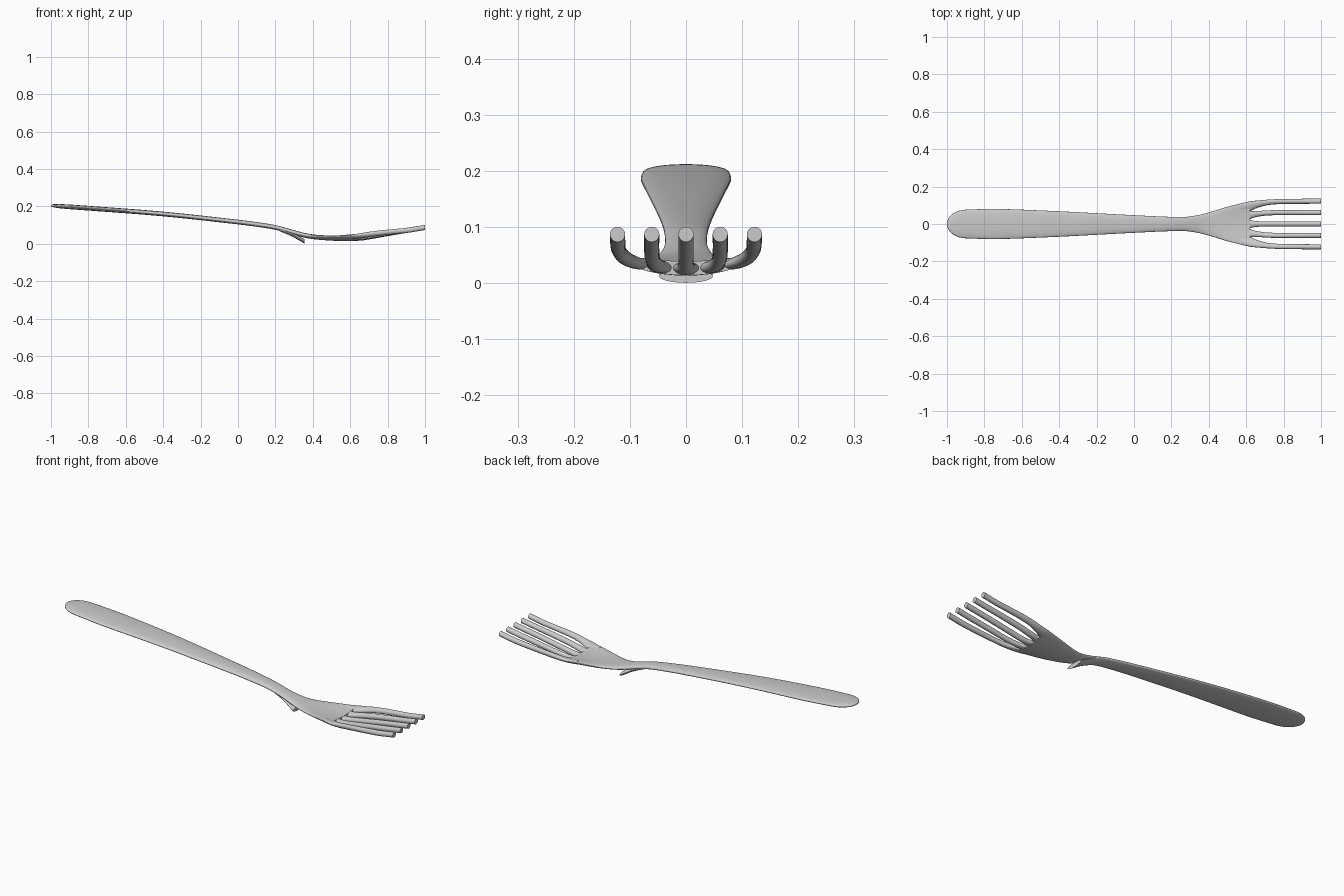
import bpy, bmesh, math

if "Cube" in bpy.data.objects:
    bpy.data.objects.remove(bpy.data.objects["Cube"])


def curve(keys, x):
    """Smooth interpolation of (x, value) keys."""
    if x <= keys[0][0]:
        return keys[0][1]
    if x >= keys[-1][0]:
        return keys[-1][1]
    n = len(keys)

    def slope(j):
        a, b = keys[max(j - 1, 0)], keys[min(j + 1, n - 1)]
        return (b[1] - a[1]) / (b[0] - a[0])

    i = max(j for j in range(n - 1) if keys[j][0] <= x)
    (x0, v0), (x1, v1) = keys[i], keys[i + 1]
    h = x1 - x0
    t = (x - x0) / h
    return ((2*t**3 - 3*t**2 + 1) * v0 + (t**3 - 2*t**2 + t) * h * slope(i)
            + (3*t**2 - 2*t**3) * v1 + (t**3 - t**2) * h * slope(i + 1))


def lift(x, y):
    """Upward curl of the bowl edges, fading along the tines."""
    return 1.2 * y * y * curve([(0.3, 0), (0.45, 1), (0.65, 1), (0.9, 0), (1, 0)], x)


def loft(name, xs, centre_y, centre_z, half_w, half_t, sides=32, power=1.0, curl=True):
    """Skin rounded cross-sections along x; each argument is a function of x."""
    bm = bmesh.new()
    rings = []
    for x in xs:
        ring = []
        for k in range(sides):
            a = 2 * math.pi * k / sides
            c, s = math.cos(a), math.sin(a)
            y = centre_y(x) + half_w(x) * math.copysign(abs(c) ** power, c)
            z = centre_z(x) + half_t(x) * math.copysign(abs(s) ** power, s)
            ring.append(bm.verts.new((x, y, z + (lift(x, y) if curl else 0))))
        rings.append(ring)
    for a, b in zip(rings, rings[1:]):
        for k in range(sides):
            j = (k + 1) % sides
            bm.faces.new((a[k], a[j], b[j], b[k]))
    bm.faces.new(rings[0])
    bm.faces.new(rings[-1])
    bmesh.ops.recalc_face_normals(bm, faces=bm.faces)
    me = bpy.data.meshes.new(name)
    bm.to_mesh(me)
    bm.free()
    ob = bpy.data.objects.new(name, me)
    bpy.context.collection.objects.link(ob)
    bpy.ops.object.select_all(action='DESELECT')
    ob.select_set(True)
    bpy.context.view_layer.objects.active = ob
    bpy.ops.object.shade_smooth_by_angle(angle=math.radians(40))
    return ob


def span(a, b, n):
    return [a + (b - a) * i / n for i in range(n + 1)]


# Side and plan profiles
spine = [(-1, 0.204), (-0.8, 0.190), (-0.4, 0.159), (0, 0.116), (0.1, 0.103), (0.2, 0.087),
         (0.3, 0.060), (0.36, 0.044), (0.42, 0.035), (0.5, 0.029), (0.6, 0.026),
         (0.66, 0.030), (0.72, 0.040), (0.85, 0.063), (1, 0.087)]
width = [(-0.88, 0.077), (-0.8, 0.080), (-0.7, 0.080), (-0.4, 0.068), (0, 0.047), (0.2, 0.038),
         (0.28, 0.038), (0.35, 0.049), (0.4, 0.062), (0.5, 0.092), (0.6, 0.117), (0.64, 0.124)]
TIP = 0.12


def tip_round(x):
    u = max(0.0, (-1 + TIP - x) / TIP)
    return math.sqrt(max(1 - u ** 2.4, 0.0004))


def z_of(x):
    return curve(spine, x)


# Handle and bowl in one piece, with rounded butt end
butt = [-1 + TIP * (1 - math.cos(math.pi / 2 * i / 14)) for i in range(14)]
loft("handle_and_bowl", butt + span(-1 + TIP, 0.62, 70), lambda x: 0, z_of,
     lambda x: curve(width, x) * tip_round(x),
     lambda x: 0.0125 * tip_round(x) ** 0.6, sides=48, power=0.85)

# Spur under the neck, where the handle line runs on and stops flat
loft("neck_spur", span(0.22, 0.355, 12), lambda x: 0,
     lambda x: curve([(0.22, 0.080), (0.29, 0.050), (0.355, 0.0125)], x),
     lambda x: curve([(0.22, 0.034), (0.28, 0.037), (0.355, 0.048)], x),
     lambda x: 0.0118, curl=False)

# Tines: wide merged roots fanning into round rods
plans = {
    "centre": ([(0.57, 0), (1, 0)],
               [(0.57, 0.024), (0.615, 0.024), (0.64, 0.017), (0.69, 0.0138), (0.8, 0.0135), (1, 0.0135)]),
    "middle": ([(0.57, 0.044), (0.62, 0.048), (0.66, 0.054), (0.72, 0.0595), (0.8, 0.061), (1, 0.061)],
               [(0.57, 0.023), (0.615, 0.023), (0.64, 0.017), (0.69, 0.014), (0.8, 0.0135), (1, 0.0135)]),
    "outer": ([(0.57, 0.084), (0.62, 0.095), (0.66, 0.106), (0.72, 0.116), (0.8, 0.1205), (1, 0.122)],
              [(0.57, 0.024), (0.62, 0.026), (0.66, 0.0195), (0.72, 0.0145), (0.8, 0.0135), (1, 0.0135)]),
}
for part, (path, hw) in plans.items():
    for side in ((1,) if part == "centre" else (1, -1)):
        loft(f"{part}_tine" + {1: "", -1: "_mirrored"}[side], span(0.57, 1.0, 36),
             lambda x: side * curve(path, x), z_of, lambda x: curve(hw, x),
             lambda x: curve([(0.57, 0.010), (0.63, 0.012), (0.7, 0.0135), (1, 0.0135)], x), sides=24)
